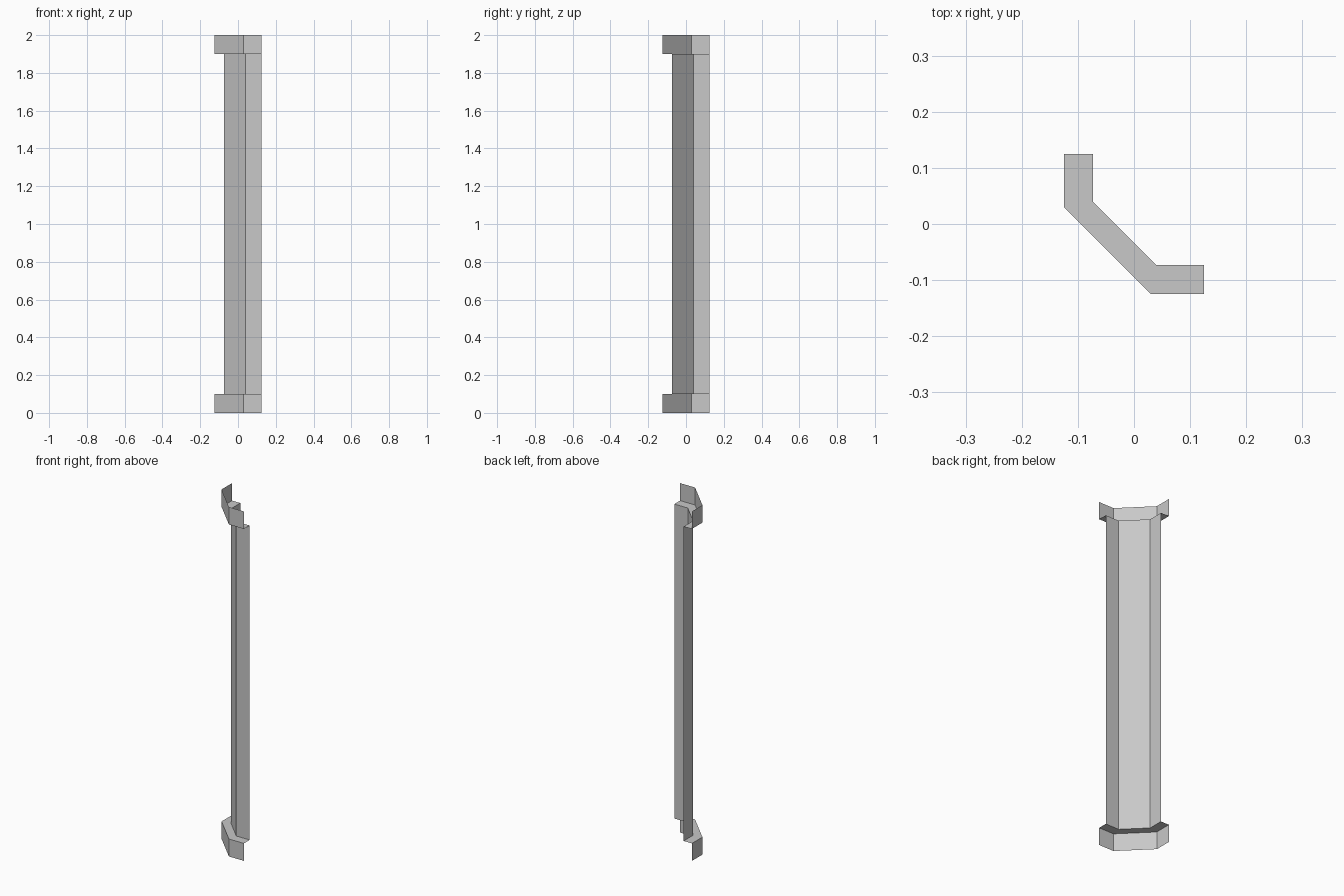
import bpy
import bmesh

cube = bpy.data.objects.get("Cube")
if cube:
    bpy.data.objects.remove(cube, do_unlink=True)

HALF = 0.125      # half width of the corner trim
HEIGHT = 2.0
BAND = 0.1        # height of the base and top bands

grey = bpy.data.materials.new("plain grey")
grey.use_nodes = True
colour = (0.58, 0.58, 0.58, 1)
grey.diffuse_color = colour
grey.node_tree.nodes["Principled BSDF"].inputs["Base Color"].default_value = colour


def corner_path(face, knee):
    """Chamfered corner seen from above: side flat, diagonal, front flat."""
    return [(-face, HALF), (-face, knee), (knee, -face), (HALF, -face)]


def sheet(name, rows):
    """Open sheet lofted through rows of (path, height), listed bottom to top."""
    bm = bmesh.new()
    loops = [[bm.verts.new((x, y, z)) for x, y in path] for path, z in rows]
    for low, high in zip(loops, loops[1:]):
        for i in range(len(low) - 1):
            bm.faces.new((low[i], low[i + 1], high[i + 1], high[i]))
    mesh = bpy.data.meshes.new(name)
    bm.to_mesh(mesh)
    bm.free()
    mesh.materials.append(grey)
    obj = bpy.data.objects.new(name, mesh)
    bpy.context.collection.objects.link(obj)
    return obj


outer = corner_path(HALF, 0.03)
inner = corner_path(0.073, 0.04)
top = HEIGHT - BAND

# Base band with its ledge, recessed shaft, and top band with its ledge
sheet("base_band", [(outer, 0), (outer, BAND), (inner, BAND)])
sheet("shaft", [(inner, BAND), (inner, top)])
sheet("top_band", [(inner, top), (outer, top), (outer, HEIGHT)])
